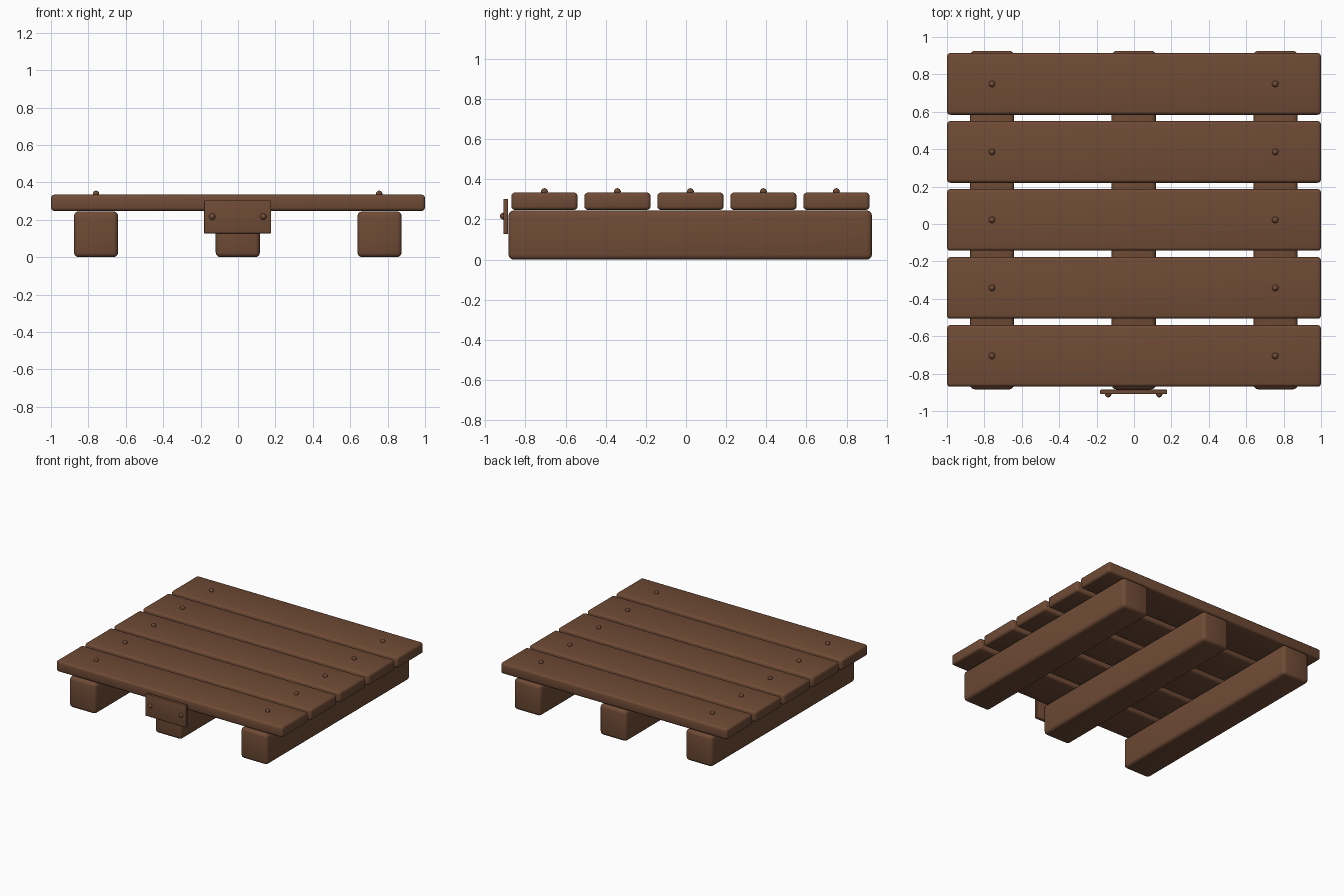
import bpy
import math

cube = bpy.data.objects.get("Cube")
if cube:
    bpy.data.objects.remove(cube, do_unlink=True)


def make_material(name, colour):
    mat = bpy.data.materials.new(name)
    mat.use_nodes = True
    mat.diffuse_color = colour
    mat.node_tree.nodes["Principled BSDF"].inputs["Base Color"].default_value = colour
    return mat


wood = make_material("brown wood", (0.16, 0.07, 0.036, 1))


def finish(obj, name):
    obj.name = name
    obj.data.materials.append(wood)
    bpy.ops.object.shade_smooth_by_angle(angle=math.radians(40))


def rounded_box(name, centre, size, bevel):
    bpy.ops.mesh.primitive_cube_add(size=1, location=centre)
    obj = bpy.context.object
    obj.scale = size
    bpy.ops.object.transform_apply(location=False, rotation=False, scale=True)
    mod = obj.modifiers.new("rounded edges", 'BEVEL')
    mod.width = bevel
    mod.segments = 3
    bpy.ops.object.modifier_apply(modifier=mod.name)
    finish(obj, name)


def nail(name, centre):
    bpy.ops.mesh.primitive_uv_sphere_add(segments=16, ring_count=8, radius=0.017, location=centre)
    finish(bpy.context.object, name)


# Three beams running front to back
for side, x in (("right", -0.759), ("middle", -0.001), ("left", 0.757)):
    rounded_box(f"{side}_beam", (x, 0.021, 0.1225), (0.236, 1.81, 0.245), 0.025)

# Five deck planks across the beams, each with two nails
for i in range(5):
    y = -0.705 + i * 0.3635
    rounded_box(f"deck_plank_{i + 1}", (0, y, 0.291), (2.0, 0.33, 0.087), 0.018)
    for side, x in (("right", -0.759), ("left", 0.755)):
        nail(f"{side}_deck_nail_{i + 1}", (x, y, 0.339))

# Small board nailed to the front of the middle beam
rounded_box("front_plate", (-0.002, -0.898, 0.215), (0.358, 0.024, 0.176), 0.005)
for side, x in (("right", -0.138), ("left", 0.135)):
    nail(f"{side}_plate_nail", (x, -0.910, 0.217))
